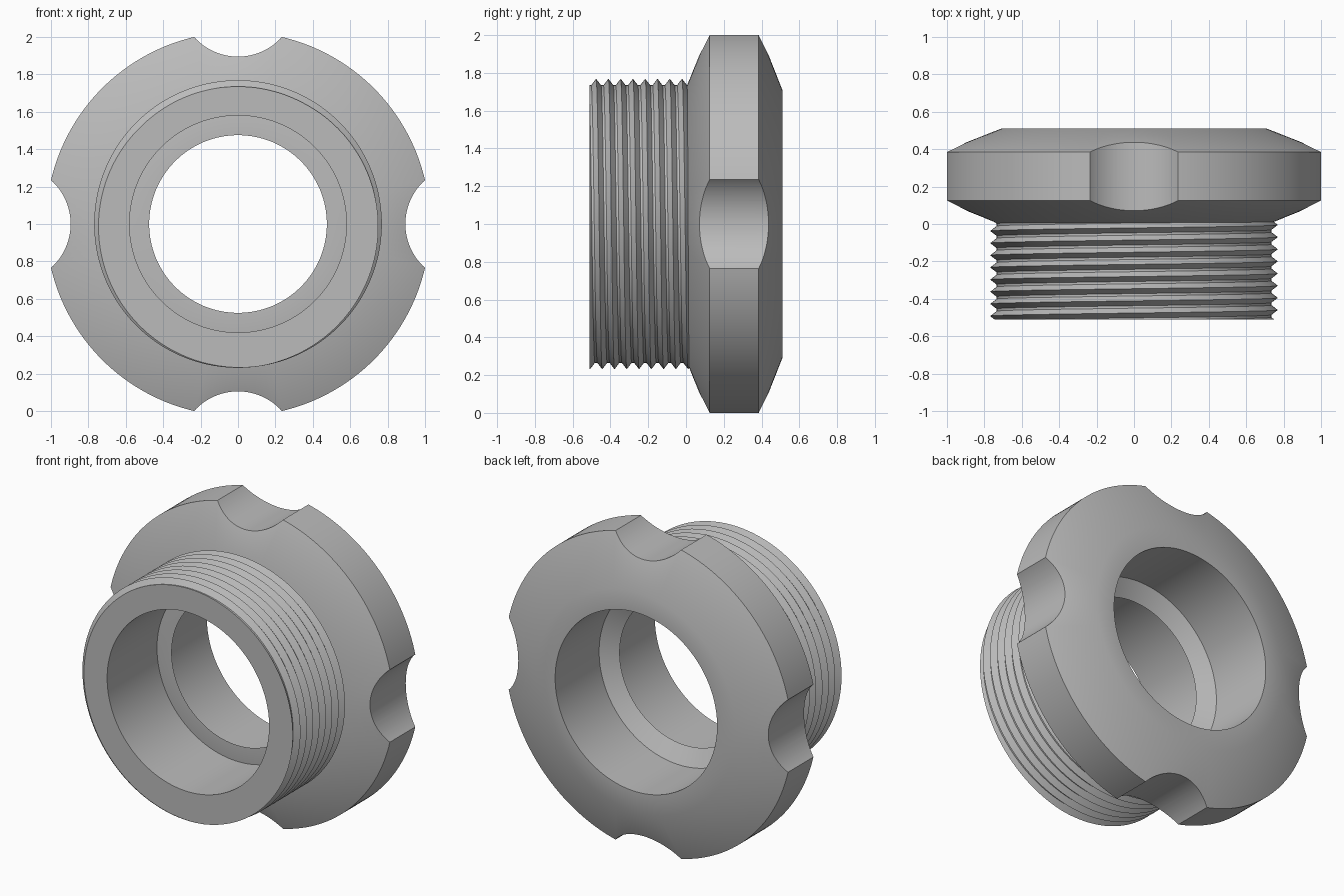
import bpy, bmesh, math

cube = bpy.data.objects.get("Cube")
if cube:
    bpy.data.objects.remove(cube)

SEGMENTS = 192
MID = 1.0            # height of the axis, which runs along y
BORE = 0.58
FRONT, BACK = -0.51, 0.51

metal = bpy.data.materials.new("grey_metal")
metal.use_nodes = True
grey = (0.5, 0.5, 0.5, 1)
metal.diffuse_color = grey
metal.node_tree.nodes["Principled BSDF"].inputs["Base Color"].default_value = grey


def sweep(name, section, close):
    """Sweep a section(angle) -> [(radius, y)] around the axis, angle from the top."""
    bm = bmesh.new()
    columns = []
    for i in range(SEGMENTS + 1):
        t = math.tau * i / SEGMENTS
        columns.append([bm.verts.new((r * math.sin(t), y, MID + r * math.cos(t)))
                        for r, y in section(t)])
    count = len(columns[0])
    for a, b in zip(columns, columns[1:]):
        for j in range(count if close else count - 1):
            k = (j + 1) % count
            bm.faces.new((a[j], a[k], b[k], b[j]))
    bmesh.ops.remove_doubles(bm, verts=bm.verts, dist=1e-5)
    bmesh.ops.dissolve_degenerate(bm, dist=1e-6, edges=bm.edges)
    bmesh.ops.recalc_face_normals(bm, faces=bm.faces)
    mesh = bpy.data.meshes.new(name)
    bm.to_mesh(mesh)
    bm.free()
    mesh.materials.append(metal)
    obj = bpy.data.objects.new(name, mesh)
    bpy.context.collection.objects.link(obj)
    return obj


def activate(obj):
    bpy.ops.object.select_all(action='DESELECT')
    obj.select_set(True)
    bpy.context.view_layer.objects.active = obj


# Flange with chamfered rims and a tapered inner seat
def flange_section(t):
    return [(BORE, BACK), (0.71, BACK), (1.027, 0.385), (1.027, 0.125),
            (0.72, 0.0), (0.475, 0.0), (BORE, 0.06)]


flange = sweep("flange", flange_section, True)

# Four round grip notches cut in the rim
for i in range(4):
    a = i * math.pi / 2
    bpy.ops.mesh.primitive_cylinder_add(
        vertices=128, radius=0.315, depth=2, rotation=(math.pi / 2, 0, 0),
        location=(1.21 * math.sin(a), 0, MID + 1.21 * math.cos(a)))
    cutter = bpy.context.object
    cutter.name = "notch_cutter"
    cutter.hide_render = True
    cutter.data.materials.append(metal)
    activate(flange)
    cut = flange.modifiers.new("notch", 'BOOLEAN')
    cut.operation = 'DIFFERENCE'
    cut.solver = 'EXACT'
    cut.object = cutter
    bpy.ops.object.modifier_apply(modifier=cut.name)
    bpy.data.objects.remove(cutter)

# Sleeve with a right-hand helical thread outside and a plain bore inside
PITCH, START, END = 0.065, -0.476, 0.02
ROOT, DEPTH = 0.735, 0.034


def thread_section(t):
    shift = START + PITCH * t / math.tau
    points = [(BORE, 0.0), (BORE, FRONT)]
    for turn in range(-3, 10):
        for f in (0, 0.4, 0.6):
            y = min(max(shift + PITCH * (turn + f), FRONT), END)
            u = ((y - shift) / PITCH) % 1
            u = min(u, 1 - u)
            points.append((ROOT + DEPTH * max(0, 1 - u / 0.4), y))
    return points


sleeve = sweep("threaded_sleeve", thread_section, True)

for obj in (flange, sleeve):
    activate(obj)
    bpy.ops.object.shade_smooth_by_angle(angle=math.radians(30))
